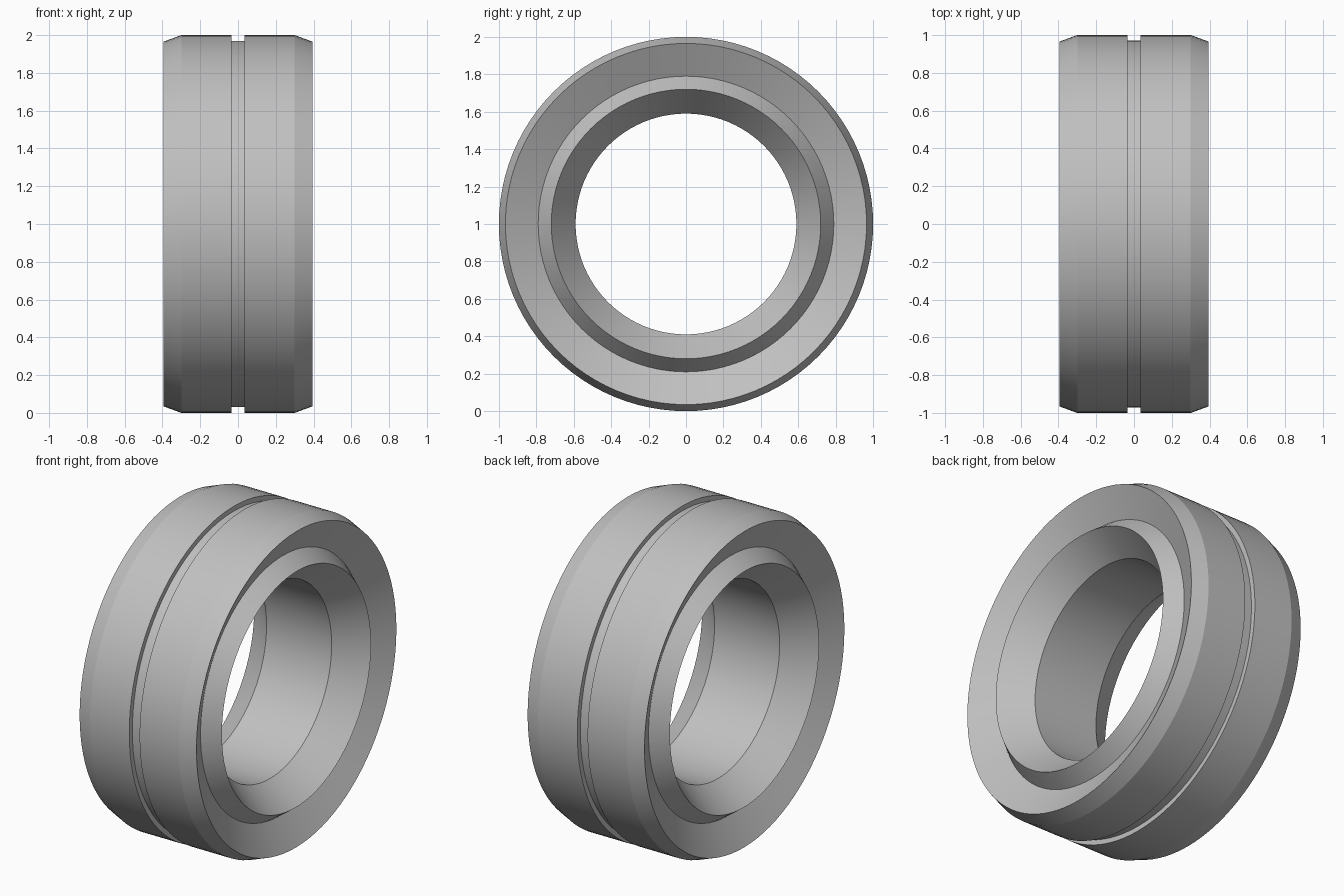
import bpy, bmesh, math

if "Cube" in bpy.data.objects:
    bpy.data.objects.remove(bpy.data.objects["Cube"], do_unlink=True)

SEGMENTS = 96

steel = bpy.data.materials.new("grey_steel")
steel.use_nodes = True
colour = (0.53, 0.53, 0.53, 1)
steel.diffuse_color = colour
steel.node_tree.nodes["Principled BSDF"].inputs["Base Color"].default_value = colour

# Half section as (x, radius): groove, tread, chamfer, dished face, raised lip, flared bore
half = [(0.035, 0.97), (0.035, 1.0), (0.30, 1.0), (0.395, 0.965),
        (0.30, 0.79), (0.395, 0.72), (0.22, 0.59)]
section = half + [(-x, r) for x, r in reversed(half)]

# Revolve the closed section around the x axis
bm = bmesh.new()
rings = []
for i in range(SEGMENTS):
    a = math.tau * i / SEGMENTS
    rings.append([bm.verts.new((x, r * math.cos(a), 1 + r * math.sin(a)))
                  for x, r in section])
for i, ring in enumerate(rings):
    following = rings[(i + 1) % SEGMENTS]
    for j in range(len(section)):
        k = (j + 1) % len(section)
        bm.faces.new((ring[j], ring[k], following[k], following[j]))
bmesh.ops.recalc_face_normals(bm, faces=bm.faces)

mesh = bpy.data.meshes.new("grooved_ring")
bm.to_mesh(mesh)
bm.free()
mesh.materials.append(steel)
ring_object = bpy.data.objects.new("grooved_ring", mesh)
bpy.context.collection.objects.link(ring_object)

# Smooth around the ring, crisp at the section corners
bpy.ops.object.select_all(action="DESELECT")
ring_object.select_set(True)
bpy.context.view_layer.objects.active = ring_object
bpy.ops.object.shade_smooth_by_angle(angle=math.radians(15))
